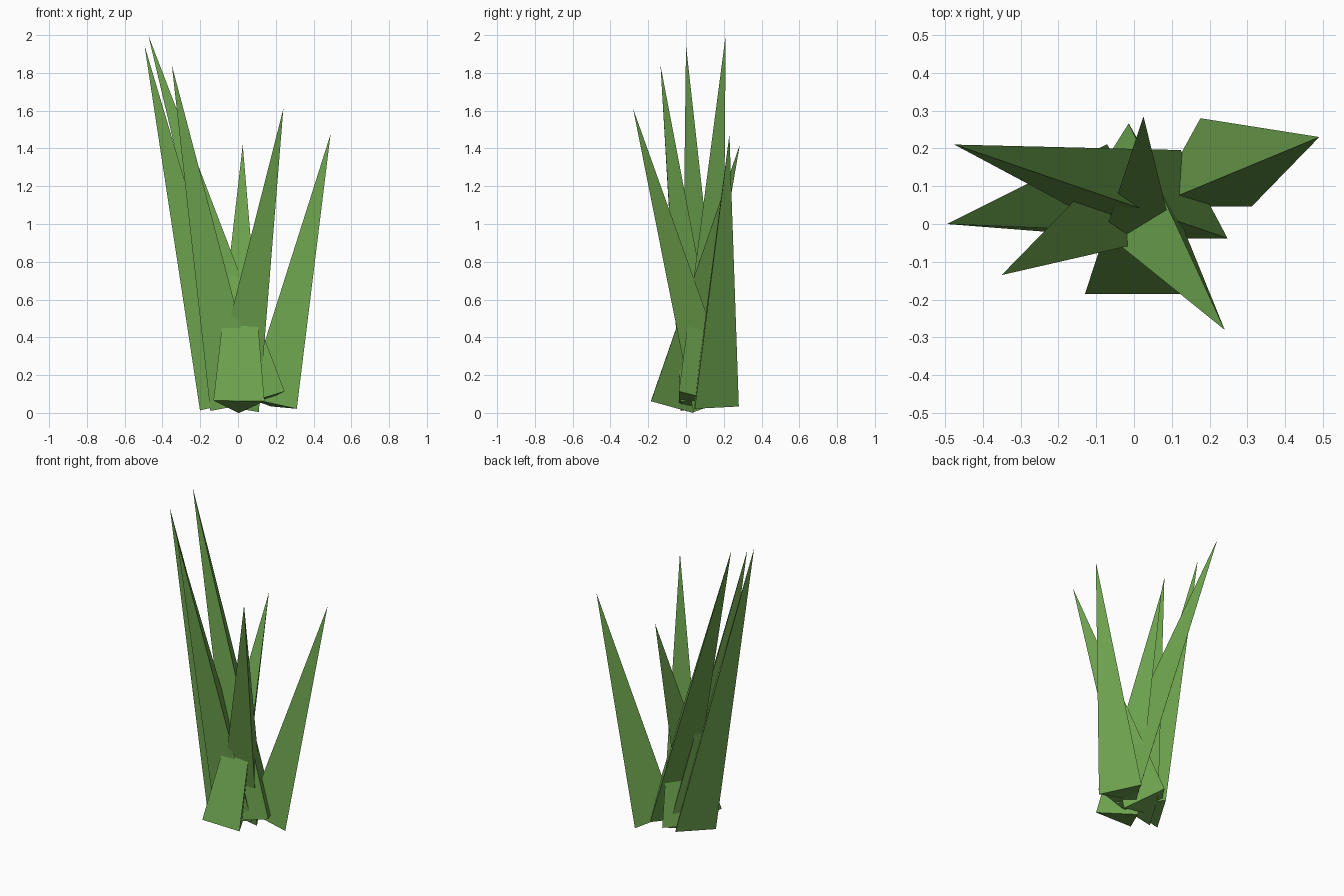
import bpy, bmesh
from mathutils import Vector, Matrix

if "Cube" in bpy.data.objects:
    bpy.data.objects.remove(bpy.data.objects["Cube"])

green = bpy.data.materials.new("grass_green")
green.diffuse_color = (0.15, 0.36, 0.075, 1)
green.use_nodes = True
green.node_tree.nodes["Principled BSDF"].inputs["Base Color"].default_value = green.diffuse_color

RADIUS = 0.156


def blade(name, base, tip):
    """Three-sided spike from base centre to tip, base square to its axis."""
    base, tip = Vector(base), Vector(tip)
    z = (tip - base).normalized()
    x = Vector((0, 1, 0)).cross(z).normalized()
    y = z.cross(x)
    bm = bmesh.new()
    bmesh.ops.create_circle(bm, cap_ends=True, segments=3, radius=RADIUS)
    # turn one corner to +y
    first = bm.verts[:][0].co.copy() if bm.verts else Vector((0, 1, 0))
    turn = first.to_2d().angle_signed(Vector((0, 1)))
    rot = Matrix.Rotation(-turn, 3, 'Z')
    frame = Matrix((x, y, z)).transposed()
    for v in bm.verts:
        v.co = base + frame @ (rot @ v.co)
    ring = bm.edges[:]
    top = bm.verts.new(tip)
    for e in ring:
        bm.faces.new((e.verts[0], e.verts[1], top))
    bmesh.ops.recalc_face_normals(bm, faces=bm.faces[:])
    me = bpy.data.meshes.new(name)
    bm.to_mesh(me)
    bm.free()
    me.materials.append(green)
    bpy.context.collection.objects.link(bpy.data.objects.new(name, me))


# Grass blades: base centre, tip
blades = [
    ((0.12, 0.04, 0.068), (-0.475, 0.21, 2.0)),
    ((-0.07, 0.055, 0.045), (-0.495, 0.0, 1.945)),
    ((-0.015, 0.05, 0.043), (-0.35, -0.135, 1.84)),
    ((-0.02, 0.115, 0.045), (0.24, -0.28, 1.61)),
    ((0.178, 0.124, 0.045), (0.49, 0.23, 1.475)),
    ((0.005, -0.11, 0.042), (0.025, 0.285, 1.42)),
]
for i, (base, tip) in enumerate(blades, 1):
    blade(f"grass_blade_{i}", base, tip)
